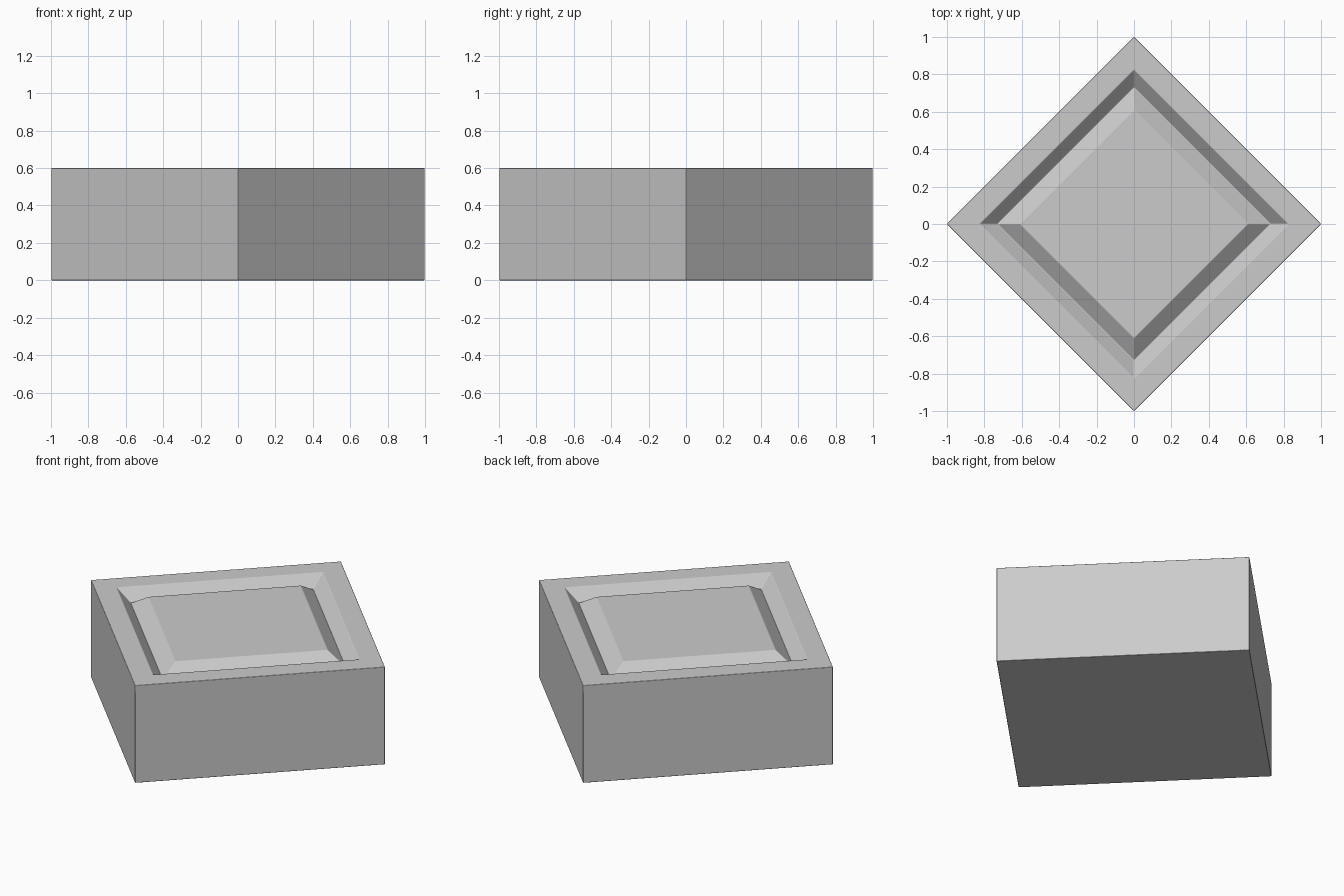
import bpy, bmesh, math

if "Cube" in bpy.data.objects:
    bpy.data.objects.remove(bpy.data.objects["Cube"])

# Rings from the base up, over the rim, into the groove, to the raised panel: (radius, z)
PROFILE = [(1.0, 0.0), (1.0, 0.6), (0.825, 0.6), (0.73, 0.53), (0.61, 0.6)]
SIDES = 4

bm = bmesh.new()
rings = []
for r, z in PROFILE:
    rings.append([bm.verts.new((r * math.cos(i * math.tau / SIDES),
                                r * math.sin(i * math.tau / SIDES), z))
                  for i in range(SIDES)])

# Walls, rim and groove slopes
for low, high in zip(rings, rings[1:]):
    for i in range(SIDES):
        j = (i + 1) % SIDES
        bm.faces.new((low[i], low[j], high[j], high[i]))

# Base and panel faces
bm.faces.new(rings[0][::-1])
bm.faces.new(rings[-1])
bmesh.ops.recalc_face_normals(bm, faces=bm.faces)

mesh = bpy.data.meshes.new("panelled_block")
bm.to_mesh(mesh)
bm.free()
block = bpy.data.objects.new("panelled_block", mesh)
bpy.context.collection.objects.link(block)

# Very slight softening of the edges
bevel = block.modifiers.new("soft_edges", 'BEVEL')
bevel.width = 0.004
bevel.segments = 2
bevel.limit_method = 'ANGLE'
bevel.harden_normals = True

bpy.context.view_layer.objects.active = block
block.select_set(True)
bpy.ops.object.shade_smooth_by_angle(angle=math.radians(30))
